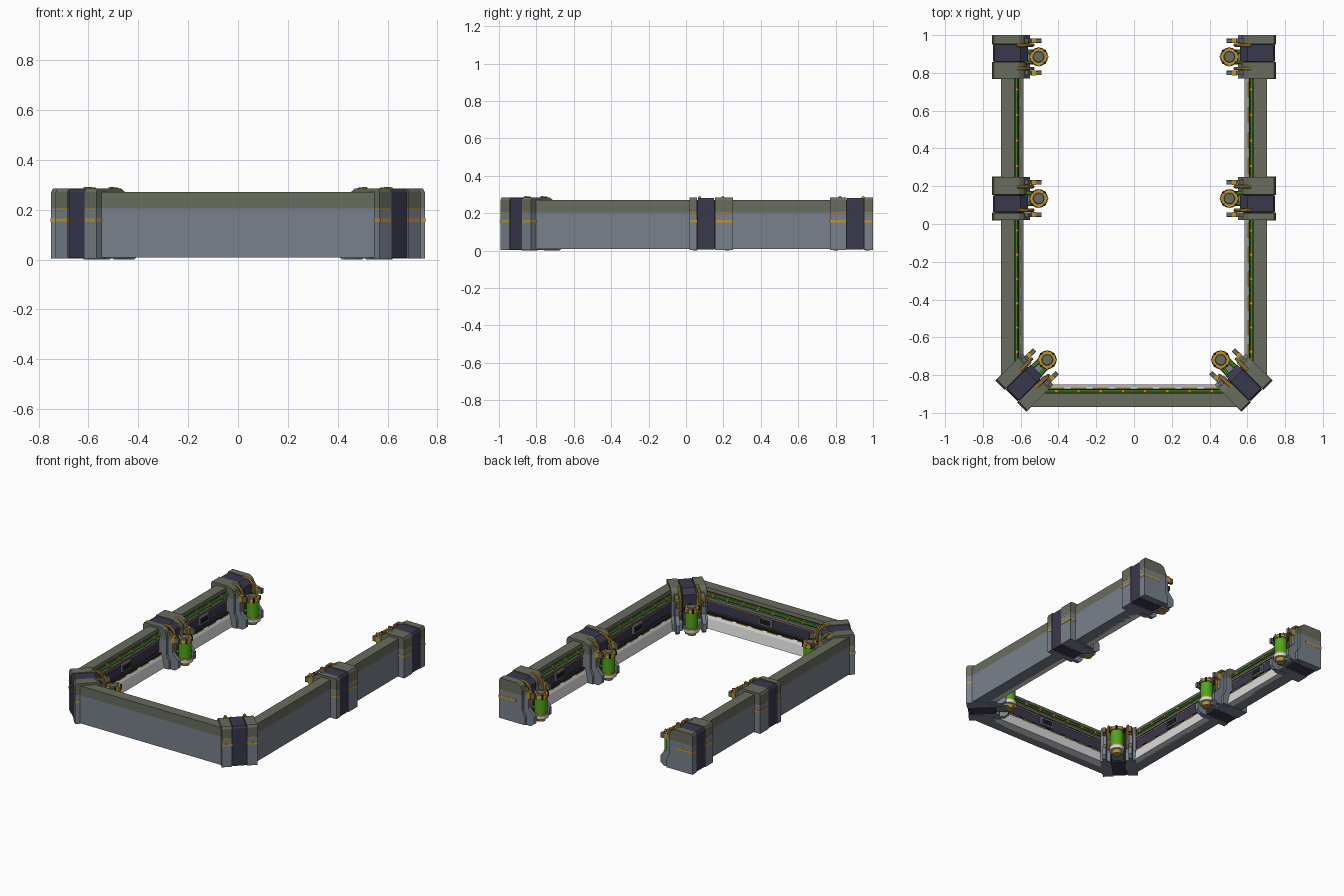
import bpy, bmesh, math
from mathutils import Vector

cube = bpy.data.objects.get("Cube")
if cube:
    bpy.data.objects.remove(cube)


def material(name, rgb):
    m = bpy.data.materials.new(name)
    m.use_nodes = True
    m.diffuse_color = (*rgb, 1)
    m.node_tree.nodes["Principled BSDF"].inputs["Base Color"].default_value = (*rgb, 1)
    return m


GREY = material("steel grey", (0.19, 0.22, 0.26))
OLIVE = material("olive", (0.14, 0.15, 0.11))
NAVY = material("dark navy", (0.042, 0.04, 0.075))
GOLD = material("gold", (0.52, 0.29, 0.03))
GREEN = material("green", (0.08, 0.38, 0.01))
WHITE = material("off white", (0.7, 0.7, 0.7))
BLACK = material("black", (0.01, 0.01, 0.012))
OLIVE_LINE = 0.205


class Frame:
    """Local axes: depth inward from the outer face, along the wall, and height."""

    def __init__(self, origin, inward, along):
        self.o = Vector((*origin, 0))
        self.n = Vector((*inward, 0)).normalized()
        self.a = Vector((*along, 0)).normalized()

    def at(self, d, t, z):
        return self.o + self.n * d + self.a * t + Vector((0, 0, z))


def finish(name, bm, mats, rule=None, smooth=False):
    # every part is built on the left half and mirrored to the right
    bmesh.ops.recalc_face_normals(bm, faces=bm.faces)
    if rule:
        for f in bm.faces:
            f.material_index = rule(f.calc_center_median())
    me = bpy.data.meshes.new(name)
    bm.to_mesh(me)
    bm.free()
    for m in mats:
        me.materials.append(m)
    ob = bpy.data.objects.new(name, me)
    bpy.context.collection.objects.link(ob)
    mod = ob.modifiers.new("mirror", 'MIRROR')
    mod.use_axis = (True, False, False)
    mod.use_mirror_merge = False
    if smooth:
        bpy.ops.object.select_all(action='DESELECT')
        ob.select_set(True)
        bpy.context.view_layer.objects.active = ob
        bpy.ops.object.shade_smooth_by_angle(angle=math.radians(40))
    return ob


def extrude(name, fr, profile, t0, t1, mat, top=None):
    """Extrude a depth/height profile along the wall; 'top' colours the upper part."""
    bm = bmesh.new()
    a, b = ([bm.verts.new(fr.at(d, t, z)) for d, z in profile] for t in (t0, t1))
    bm.faces.new(a)
    bm.faces.new(b)
    for i in range(len(a)):
        j = (i + 1) % len(a)
        bm.faces.new((a[i], a[j], b[j], b[i]))
    if not top:
        return finish(name, bm, [mat])
    bmesh.ops.bisect_plane(bm, geom=bm.verts[:] + bm.edges[:] + bm.faces[:],
                           plane_co=(0, 0, OLIVE_LINE), plane_no=(0, 0, 1))
    return finish(name, bm, [mat, top], lambda c: int(c.z > OLIVE_LINE))


def box(name, fr, d, t, z, mat):
    rect = [(d[0], z[0]), (d[1], z[0]), (d[1], z[1]), (d[0], z[1])]
    return extrude(name, fr, rect, t[0], t[1], mat)


def drum(name, centre, r0, r1, z0, z1, mat, sides=16):
    bm = bmesh.new()
    bmesh.ops.create_cone(bm, cap_ends=True, segments=sides, radius1=r0, radius2=r1, depth=z1 - z0)
    bmesh.ops.translate(bm, verts=bm.verts, vec=(centre.x, centre.y, (z0 + z1) / 2))
    return finish(name, bm, [mat], smooth=True)


def tube(name, points, radius, mat, sides=8):
    """Sweep a round section along a path of points."""
    bm = bmesh.new()
    rings = []
    for i, p in enumerate(points):
        dirn = (points[min(i + 1, len(points) - 1)] - points[max(i - 1, 0)]).normalized()
        side = dirn.cross(Vector((0.31, 0.77, 0.55))).normalized()
        up = dirn.cross(side)
        rings.append([bm.verts.new(p + radius * (side * math.cos(k * math.tau / sides)
                                                 + up * math.sin(k * math.tau / sides)))
                      for k in range(sides)])
    for r, s in zip(rings, rings[1:]):
        for k in range(sides):
            m = (k + 1) % sides
            bm.faces.new((r[k], r[m], s[m], s[k]))
    bm.faces.new(rings[0])
    bm.faces.new(rings[-1])
    return finish(name, bm, [mat], smooth=True)


# ---- walls -------------------------------------------------------------
WALL = [(0, 0.008), (0, 0.27), (0.073, 0.27), (0.077, 0.248), (0.07, 0.24),
        (0.07, 0.1), (0.085, 0.008)]
KICK = [(0.06, 0.008), (0.06, 0.105), (0.094, 0.098), (0.106, 0.075), (0.12, 0.008)]


def wall(label, fr, t0, t1, spans):
    extrude(label + "_wall", fr, WALL, t0, t1, GREY, OLIVE)
    extrude(label + "_kick_plate", fr, KICK, t0, t1, WHITE)
    for s0, s1, hatch in spans:
        # dark inner panel with a grey lip above and a black seam below
        box(label + "_inner_panel", fr, (0.06, 0.078), (s0, s1), (0.115, 0.195), NAVY)
        box(label + "_panel_lip", fr, (0.06, 0.084), (s0, s1), (0.195, 0.208), GREY)
        box(label + "_seam", fr, (0.07, 0.097), (s0, s1), (0.098, 0.106), BLACK)
        box(label + "_panel_stripe", fr, (0.07, 0.08), (s0, s1), (0.182, 0.187), GOLD)
        tube(label + "_green_pipe", [fr.at(0.083, s0, 0.228), fr.at(0.083, s1, 0.228)], 0.009, GREEN)
        n = max(2, round((s1 - s0) / 0.13))
        for i in range(n):
            t = s0 + (i + 0.5) * (s1 - s0) / n
            box(label + "_pipe_clip", fr, (0.07, 0.094), (t - 0.006, t + 0.006), (0.216, 0.24), GOLD)
            # gold dashes along the kick plate
            box(label + "_kick_dash", fr, (0.09, 0.101), (t - 0.04, t + 0.04), (0.092, 0.098), GOLD)
        # raised service hatch
        box(label + "_hatch", fr, (0.06, 0.09), hatch, (0.125, 0.18), GREY)
        inner = (hatch[0] + (0.01 if hatch[0] else 0), hatch[1] - 0.01)
        box(label + "_hatch_inset", fr, (0.06, 0.092), inner, (0.135, 0.17), BLACK)


wall("side", Frame((0.705, 0), (-1, 0), (0, 1)), -0.83, 0.9,
     [(-0.74, 0.03, (-0.4, -0.3)), (0.24, 0.78, (0.46, 0.56))])
wall("front", Frame((0, -0.97), (0, 1), (1, 0)), 0, 0.57, [(0, 0.47, (0, 0.05))])

# ---- pillars -----------------------------------------------------------
HALF = 0.115
BLOCK = [(0, 0.004), (0, 0.27), (0.008, 0.285), (0.14, 0.285), (0.165, 0.27),
         (0.18, 0.24), (0.18, 0.1), (0.2, 0.06), (0.2, 0.004)]
BAND = [(0.004, 0.006), (0.004, 0.268), (0.012, 0.281), (0.15, 0.281), (0.19, 0.25),
        (0.19, 0.08), (0.185, 0.006)]
SEAM = [(0.012, 0.008), (0.012, 0.272), (0.14, 0.272), (0.17, 0.24), (0.17, 0.008)]
BRACKET = [(0.14, 0.0), (0.14, 0.255), (0.19, 0.255), (0.215, 0.22), (0.215, 0.12),
           (0.26, 0.07), (0.26, 0.02), (0.235, 0.0)]


def pillar(label, fr, shift, reach):
    b0, b1 = shift - 0.044, shift + 0.044
    extrude(label + "_core", fr, SEAM, b0 - 0.01, b1 + 0.01, BLACK)
    extrude(label + "_band", fr, BAND, b0, b1, NAVY)
    for s0, s1 in ((-HALF, b0 - 0.004), (b1 + 0.004, HALF)):
        extrude(label + "_block", fr, BLOCK, s0, s1, GREY, OLIVE)
        box(label + "_stripe", fr, (-0.002, 0.13), (s0 - 0.001, s1 + 0.002), (0.15, 0.165), GOLD)
        box(label + "_thin_stripe", fr, (-0.001, 0.13), (s0, s1), (0.2, 0.205), GOLD)
    for sign in (-1, 1):
        # inner brackets with gold hoses
        t = sign * 0.085
        extrude(label + "_bracket", fr, BRACKET, t - 0.012, t + 0.012, GREY, OLIVE)
        box(label + "_bracket_lug", fr, (0.2, 0.26), (t - 0.01, t + 0.01), (0.19, 0.225), OLIVE)
        box(label + "_lug_trim", fr, (0.205, 0.23), (t - 0.013, t + 0.013), (0.185, 0.23), GOLD)
        h = sign * 0.062
        path = [(0.13, 0.283), (0.17, 0.28), (0.2, 0.255), (0.215, 0.21), (0.215, 0.13), (0.2, 0.09)]
        tube(label + "_hose", [fr.at(d, h, z) for d, z in path], 0.009, GOLD)
        g = sign * 0.03
        tube(label + "_feed_pipe", [fr.at(0.17, g, 0.1), fr.at(reach, g * 0.7, 0.1)], 0.011, GREEN)
    # canister with its base, caps and lugs
    c = fr.at(reach, 0, 0)
    box(label + "_canister_arm", fr, (0.15, reach), (-0.04, 0.04), (0.015, 0.04), GREY)
    drum(label + "_canister_foot", c, 0.028, 0.034, 0.01, 0.035, GOLD)
    drum(label + "_canister_base", c, 0.05, 0.05, 0.035, 0.058, WHITE)
    drum(label + "_canister_ring", c, 0.045, 0.045, 0.058, 0.068, GOLD)
    drum(label + "_canister", c, 0.042, 0.042, 0.068, 0.178, GREEN)
    drum(label + "_canister_cap", c, 0.049, 0.046, 0.178, 0.2, GOLD)
    drum(label + "_canister_lid", c, 0.03, 0.027, 0.2, 0.206, OLIVE)
    for k in range(8):
        a = k * math.tau / 8
        p = c + Vector((math.cos(a), math.sin(a), 0)) * 0.045
        drum(label + "_cap_lug", p, 0.007, 0.007, 0.174, 0.203, BLACK if k % 2 else GOLD, 6)


pillar("middle_pillar", Frame((0.75, 0.135), (-1, 0), (0, 1)), -0.028, 0.245)
pillar("end_pillar", Frame((0.75, 0.885), (-1, 0), (0, -1)), -0.02, 0.245)
pillar("corner_pillar", Frame((0.65, -0.91), (-1, 1), (1, 1)), 0, 0.27)
